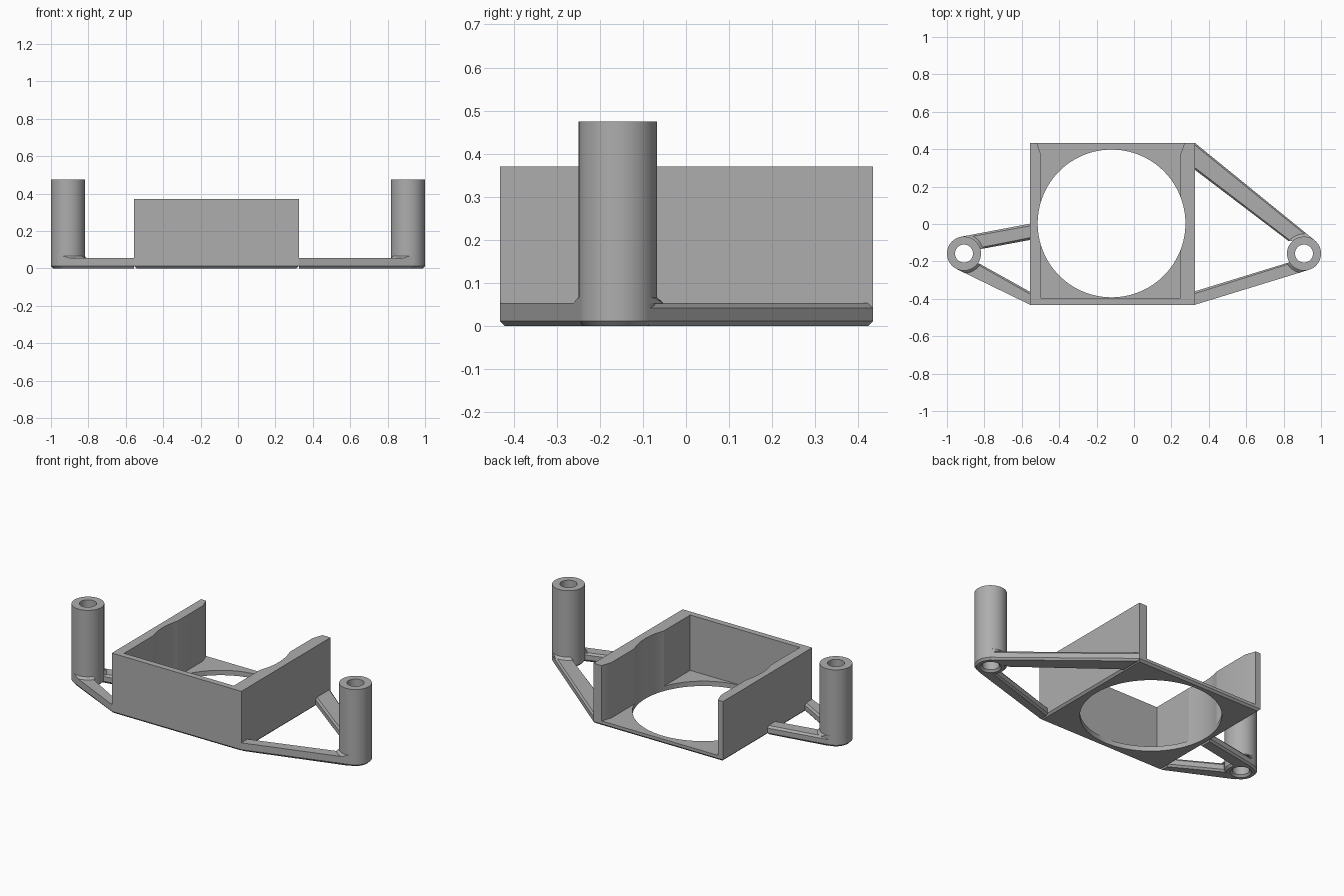
import bpy, bmesh, math
from mathutils import Vector

cube = bpy.data.objects.get("Cube")
if cube:
    bpy.data.objects.remove(cube, do_unlink=True)

grey = bpy.data.materials.new("plain grey")
grey.use_nodes = True
colour = (0.42, 0.42, 0.42, 1)
grey.diffuse_color = colour
grey.node_tree.nodes["Principled BSDF"].inputs["Base Color"].default_value = colour

CH = 0.012        # chamfer size
ARM_H = 0.054
PLATE_H = 0.03
LEFT, RIGHT, FRONT, BACK = -0.555, 0.325, -0.432, 0.434
TOWER_X, TOWER_Y, TOWER_R = 0.909, -0.158, 0.091


def finish(name, bm):
    bmesh.ops.recalc_face_normals(bm, faces=bm.faces)
    mesh = bpy.data.meshes.new(name)
    bm.to_mesh(mesh)
    bm.free()
    mesh.materials.append(grey)
    obj = bpy.data.objects.new(name, mesh)
    bpy.context.collection.objects.link(obj)
    return obj


def loft(name, rings):
    """Closed solid through rings of equal length."""
    bm = bmesh.new()
    loops = [[bm.verts.new(p) for p in ring] for ring in rings]
    n = len(loops[0])
    for a, b in zip(loops, loops[1:]):
        for i in range(n):
            j = (i + 1) % n
            bm.faces.new((a[i], a[j], b[j], b[i]))
    bm.faces.new(loops[0][::-1])
    bm.faces.new(loops[-1])
    return finish(name, bm)


def prism(name, outline, z0, z1):
    return loft(name, [[(x, y, z) for x, y in outline] for z in (z0, z1)])


def cone(name, r0, r1, z0, z1, x, y, n=128):
    angles = [2 * math.pi * i / n for i in range(n)]
    return loft(name, [[(x + r * math.cos(a), y + r * math.sin(a), z) for a in angles]
                       for r, z in ((r0, z0), (r1, z1))])


def boolean(obj, other, operation):
    mod = obj.modifiers.new(operation.lower(), "BOOLEAN")
    mod.operation = operation
    mod.solver = "EXACT"
    mod.object = other
    other.hide_render = True
    other.hide_set(True)


def smooth(obj):
    bpy.ops.object.select_all(action="DESELECT")
    obj.select_set(True)
    bpy.context.view_layer.objects.active = obj
    bpy.ops.object.shade_smooth_by_angle(angle=math.radians(30))


# Base plate with a chamfered lower rim
def rectangle(inset, z):
    return [(LEFT + inset, FRONT + inset, z), (RIGHT - inset, FRONT + inset, z),
            (RIGHT - inset, BACK - inset, z), (LEFT + inset, BACK - inset, z)]


plate = loft("base_plate", [rectangle(CH, 0), rectangle(0, CH), rectangle(0, PLATE_H)])

# Three-sided wall, tapered at its open ends
walls = prism("box_walls", [
    (LEFT, BACK), (LEFT, FRONT), (RIGHT, FRONT), (RIGHT, BACK),
    (0.27, BACK), (0.248, 0.37), (0.248, -0.395),
    (-0.497, -0.395), (-0.497, 0.37), (-0.52, BACK)], PLATE_H, 0.37)

# Round opening through plate and walls
opening = cone("opening_cutter", 0.395, 0.395, -0.1, 0.6, -0.12, 0.003)
for part in (plate, walls):
    boolean(part, opening, "DIFFERENCE")
    smooth(part)


# Hollow mounting towers
def tower(name, x):
    profile = [(0.06, 0), (TOWER_R - CH, 0), (TOWER_R, CH), (TOWER_R, 0.475),
               (0.048, 0.475), (0.048, CH)]
    bm = bmesh.new()
    verts = [bm.verts.new((x + r, TOWER_Y, z)) for r, z in profile]
    edges = [bm.edges.new((verts[i - 1], verts[i])) for i in range(len(verts))]
    bmesh.ops.spin(bm, geom=verts + edges, cent=(x, TOWER_Y, 0), axis=(0, 0, 1),
                   angle=2 * math.pi, steps=64, use_merge=True)
    bmesh.ops.remove_doubles(bm, verts=bm.verts, dist=0.0001)
    smooth(finish(name, bm))


# Struts from box to tower: outer edge first, then inner edge
def strut(name, outer, inner, outer_chamfer, tower_x):
    rings = []
    for o, i in zip(outer, inner):
        o, i = Vector(o), Vector(i)
        width = (i - o).length
        side = (i - o) / width
        section = [(CH, 0), (0, CH)]
        section += [(0, ARM_H - CH), (CH, ARM_H)] if outer_chamfer else [(0, ARM_H)]
        section += [(width - CH, ARM_H), (width, ARM_H - CH), (width, CH), (width - CH, 0)]
        rings.append([(*(o + side * s), z) for s, z in section])
    loft(name, rings)
    # Small flare where the strut meets the tower
    flare = cone(name + "_flare", TOWER_R + 0.016, TOWER_R, ARM_H - 0.002, ARM_H + 0.013,
                 tower_x, TOWER_Y, 64)
    outline = [outer[0], outer[1], inner[1], inner[0]]
    boolean(flare, prism(name + "_limit", outline, 0.02, 0.1), "INTERSECT")
    smooth(flare)


tower("left_tower", TOWER_X)
tower("right_tower", -TOWER_X)
strut("left_back_strut", [(RIGHT, BACK), (0.966, -0.087)],
      [(RIGHT, 0.29), (0.825, -0.09)], True, TOWER_X)
strut("left_front_strut", [(RIGHT, FRONT), (0.935, -0.245)],
      [(RIGHT, -0.36), (0.83, -0.205)], False, TOWER_X)
strut("right_back_strut", [(LEFT, 0.002), (-0.925, -0.068)],
      [(LEFT, -0.085), (-0.825, -0.135)], True, -TOWER_X)
strut("right_front_strut", [(LEFT, FRONT), (-0.948, -0.241)],
      [(LEFT, -0.363), (-0.83, -0.21)], False, -TOWER_X)
